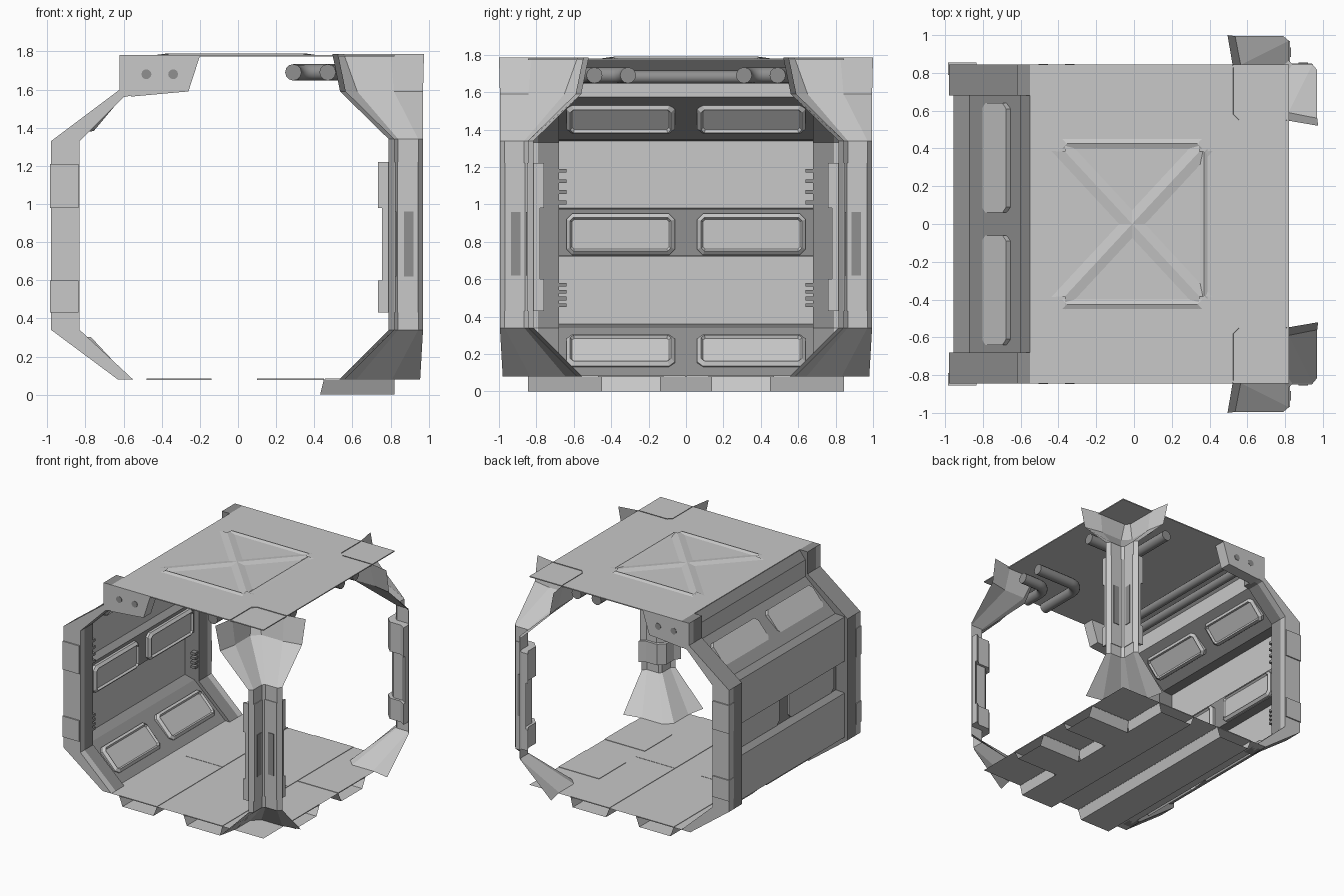
import bpy, bmesh, math
from mathutils import Vector, Matrix

cube = bpy.data.objects.get("Cube")
if cube:
    bpy.data.objects.remove(cube)


def material(name, v):
    m = bpy.data.materials.new(name)
    m.use_nodes = True
    m.diffuse_color = (v, v, v, 1)
    m.node_tree.nodes["Principled BSDF"].inputs["Base Color"].default_value = (v, v, v, 1)
    return m


MATS = [material("light grey", 0.58), material("medium grey", 0.28)]
LIGHT, MEDIUM = range(2)


def finish(name, bm, mat=LIGHT, rule=None, solid=True):
    if solid:
        bmesh.ops.recalc_face_normals(bm, faces=bm.faces)
    bm.normal_update()
    for f in bm.faces:
        f.material_index = rule(f) if rule else mat
    me = bpy.data.meshes.new(name)
    bm.to_mesh(me)
    bm.free()
    for m in MATS:
        me.materials.append(m)
    ob = bpy.data.objects.new(name, me)
    bpy.context.collection.objects.link(ob)
    return ob


def box(name, x, y, z, mat=LIGHT):
    bm = bmesh.new()
    bmesh.ops.create_cube(bm, size=1)
    for v in bm.verts:
        v.co = [lo + (c + 0.5) * (hi - lo) for c, (lo, hi) in zip(v.co, (x, y, z))]
    return finish(name, bm, mat)


def extrude(name, outline, shift, mat=LIGHT, rule=None):
    """Solid from a flat outline moved along a vector."""
    bm = bmesh.new()
    f = bm.faces.new([bm.verts.new(p) for p in outline])
    top = bmesh.ops.extrude_face_region(bm, geom=[f])["geom"]
    bmesh.ops.translate(bm, vec=shift, verts=[v for v in top if isinstance(v, bmesh.types.BMVert)])
    return finish(name, bm, mat, rule)


def loft(name, rows, mat=LIGHT, rule=None):
    """Open sheet joining rows of points."""
    bm = bmesh.new()
    vs = [[bm.verts.new(p) for p in r] for r in rows]
    for a, b in zip(vs, vs[1:]):
        for i in range(len(a) - 1):
            bm.faces.new((a[i], a[i + 1], b[i + 1], b[i]))
    return finish(name, bm, mat, rule, solid=False)


def raised_panel(name, centre, tilt, length, height, depth):
    """Bevelled panel with a sunken centre, facing +x before tilting about y."""
    bm = bmesh.new()
    bmesh.ops.create_cube(bm, size=1)
    bmesh.ops.scale(bm, vec=(depth, length, height), verts=bm.verts)
    edges = [e for e in bm.edges if abs(e.verts[0].co.x - e.verts[1].co.x) > depth / 2]
    bmesh.ops.bevel(bm, geom=edges, offset=0.03, segments=1, affect='EDGES')
    bm.normal_update()
    face = max(bm.faces, key=lambda f: f.normal.x)
    bmesh.ops.inset_individual(bm, faces=[face], thickness=0.022, depth=0)
    bmesh.ops.translate(bm, vec=(depth * 0.6, 0, 0), verts=face.verts)
    bmesh.ops.inset_individual(bm, faces=[face], thickness=0.012, depth=-depth * 0.5)
    bmesh.ops.transform(bm, verts=bm.verts,
                        matrix=Matrix.Translation(centre) @ Matrix.Rotation(tilt, 4, 'Y'))
    return finish(name, bm)


def pipe(name, points, radius):
    cu = bpy.data.curves.new(name, 'CURVE')
    cu.dimensions = '3D'
    cu.bevel_depth, cu.bevel_resolution, cu.use_fill_caps = radius, 4, True
    sp = cu.splines.new('POLY')
    sp.points.add(len(points) - 1)
    for p, co in zip(sp.points, points):
        p.co = (*co, 1)
    tmp = bpy.data.objects.new(name + "_path", cu)
    bpy.context.collection.objects.link(tmp)
    bpy.context.view_layer.update()
    me = bpy.data.meshes.new_from_object(tmp.evaluated_get(bpy.context.evaluated_depsgraph_get()))
    bpy.data.objects.remove(tmp)
    me.materials.clear()
    me.materials.append(MATS[MEDIUM])
    for f in me.polygons:
        f.use_smooth = len(f.vertices) == 4
    bpy.context.collection.objects.link(bpy.data.objects.new(name, me))


# side wall: one stepped sheet, light plates between medium bands
def wall_rule(f):
    z = f.calc_center_median().z
    upright = abs(f.normal.x) > 0.95
    return LIGHT if upright and not 0.72 < z < 0.98 else MEDIUM


wall = [(-0.59, 0.08), (-0.87, 0.34), (-0.955, 0.36), (-0.955, 0.72), (-0.875, 0.725), (-0.875, 0.975),
        (-0.955, 0.98), (-0.955, 1.34), (-0.87, 1.345), (-0.6, 1.575), (-0.6, 1.71), (-0.55, 1.775)]
loft("side_wall", [[(x, y, z) for x, z in wall] for y in (0.69, -0.69)], rule=wall_rule)


# end frames, brackets and clamps
def end_rule(f):
    n = f.normal
    return MEDIUM if n.z > 0.2 and n.x < 0.1 else LIGHT


frame = [(-0.98, 0.34), (-0.98, 1.33), (-0.62, 1.6), (-0.62, 1.78), (-0.55, 1.78), (-0.55, 1.57),
         (-0.6, 1.56), (-0.83, 1.33), (-0.83, 0.34), (-0.55, 0.08), (-0.63, 0.08)]
bracket = [(-0.56, 1.775), (-0.2, 1.775), (-0.26, 1.59), (-0.56, 1.563)]
for s, end in ((-1, "front"), (1, "back")):
    extrude(end + "_wall_frame", [(x, s * 0.79, z) for x, z in frame], (0, s * 0.055, 0), rule=end_rule)
    extrude(end + "_wall_rib", [(x, s * 0.68, z) for x, z in frame], (0, s * 0.11, 0), MEDIUM)
    extrude(end + "_bracket", [(x, s * 0.75, z) for x, z in bracket], (0, s * 0.095, 0))
    for x in (-0.48, -0.34):
        pipe(end + "_bracket_socket", [(x, s * 0.74, 1.68), (x, s * 0.848, 1.68)], 0.026)
    for z0, z1 in ((0.43, 0.6), (0.98, 1.21)):
        box(end + "_clamp", (-0.985, -0.835), (s * 0.79, s * 0.855), (z0, z1))
        for k in range(4):
            z = z0 + 0.03 + k * (z1 - z0 - 0.06) / 3
            box(end + "_clamp_tooth", (-0.875, -0.835), (s * 0.64, s * 0.69), (z - 0.01, z + 0.01), MEDIUM)

# raised panels on the wall
for s in (-1, 1):
    y = s * 0.35
    raised_panel("middle_panel", (-0.87, y, 0.84), 0, 0.58, 0.22, 0.03)
    raised_panel("upper_panel", (-0.73, y, 1.465), math.radians(40), 0.58, 0.2, 0.03)
    raised_panel("lower_panel", (-0.73, y, 0.21), math.radians(-43), 0.58, 0.23, 0.03)

# long pipes under the roof edge
for x in (-0.34, -0.48):
    pipe("long_pipe", [(x, -0.74, 1.68), (x, 0.74, 1.68)], 0.035)

# roof sheet with a raised crossed brace
box("roof", (-0.55, 0.82), (-0.845, 0.845), (1.772, 1.78))


def ridge(name, a, b, w):
    a, b = Vector(a), Vector(b)
    d = (b - a).normalized()
    n = Vector((-d.y, d.x)) * w
    rows = [[(*(a + n), 1.78), (*(a + d * w), 1.79), (*(a - n), 1.78)],
            [(*(b + n), 1.78), (*(b - d * w), 1.79), (*(b - n), 1.78)]]
    loft(name, rows[::-1])


for s in (-1, 1):
    ridge("roof_cross", (-0.4, -0.42 * s), (0.38, 0.42 * s), 0.05)
    ridge("roof_edge", (-0.38, 0.425 * s), (0.36, 0.425 * s), 0.025)
ridge("roof_side", (0.37, -0.4), (0.37, 0.4), 0.02)

# floor: two long trenches, and two short ones opening to the side
long_cut = [(-0.6, .08), (-0.48, .08), (-0.45, 0), (-0.17, 0), (-0.14, .08), (0.1, .08), (0.13, 0), (0.43, 0)]
loft("floor", [[(x, y, z) for x, z in long_cut] for y in (-0.845, 0.845)])
half = [(0.12, .08), (0.16, 0), (0.43, 0), (0.47, .08), (0.845, .08)]
cross_cut = [(-y, z) for y, z in reversed(half)] + half
loft("side_floor", [[(0.45 if z else 0.43, y, z) for y, z in cross_cut],
                    [(0.82, y, z) for y, z in cross_cut]][::-1])
for a, b in ((-0.845, -0.45), (-0.14, 0.14), (0.45, 0.845)):
    loft("trench_wall", [[(0.43, a, 0), (0.43, b, 0)], [(0.45, a, .08), (0.45, b, .08)]])
for s in (-1, 1):
    for x0, x1 in ((-0.48, -0.14), (0.1, 0.45)):
        box("trench_cover", (x0, x1), (s * 0.002, s * 0.845), (0.077, 0.084))
    box("side_trench_cover", (0.455, 0.82), (s * 0.12, s * 0.47), (0.077, 0.084))


# open corner columns: one section, mirrored front to back
def section(a, chamfer, end, z, s):
    pts = [(a - 0.03, end), (a, (a + end) / 2 + 0.05), (a, a + chamfer), (a + chamfer, a),
           ((a + end) / 2 + 0.05, a), (end, a - 0.03)]
    return [(x - 0.01, s * (y + 0.015), z) for x, y in pts]


for s, end in ((-1, "front"), (1, "back")):
    levels = [(0.57, 0.06, 0.965, 0.08), (0.83, 0.02, 0.98, 0.34), (0.83, 0.02, 0.98, 1.34),
              (0.575, 0.06, 0.98, 1.59), (0.535, 0.03, 0.985, 1.785)]
    loft(end + "_column", [section(a, c, e, z, s) for a, c, e, z in levels])
    # thick collars and casing around the column
    for name, a, z0, z1 in (("lower_collar", 0.775, 0.43, 0.6), ("upper_collar", 0.775, 0.98, 1.22),
                            ("column_casing", 0.795, 0.6, 0.98)):
        ring = section(a, 0.05, 0.97, z0, s) + section(0.835, 0.01, 0.97, z0, s)[::-1]
        extrude(end + "_" + name, ring, (0, 0, z1 - z0))
    # slots on both outer sides
    box(end + "_slot_a", (0.815, 0.83), (s * 0.885, s * 0.935), (0.62, 0.96), MEDIUM)
    box(end + "_slot_b", (0.87, 0.92), (s * 0.84, s * 0.855), (0.62, 0.96), MEDIUM)
    # bent pipes beside the hood
    for x, y in ((0.29, 0.31), (0.47, 0.49)):
        r = 0.1
        bend = [(x + r - r * math.cos(t * math.pi / 12), s * (y + r - r * math.sin(t * math.pi / 12)), 1.69)
                for t in range(7)]
        pipe(end + "_bent_pipe", [(x, s * 0.74, 1.69)] + bend + [(0.72, s * y, 1.69)], 0.043)
